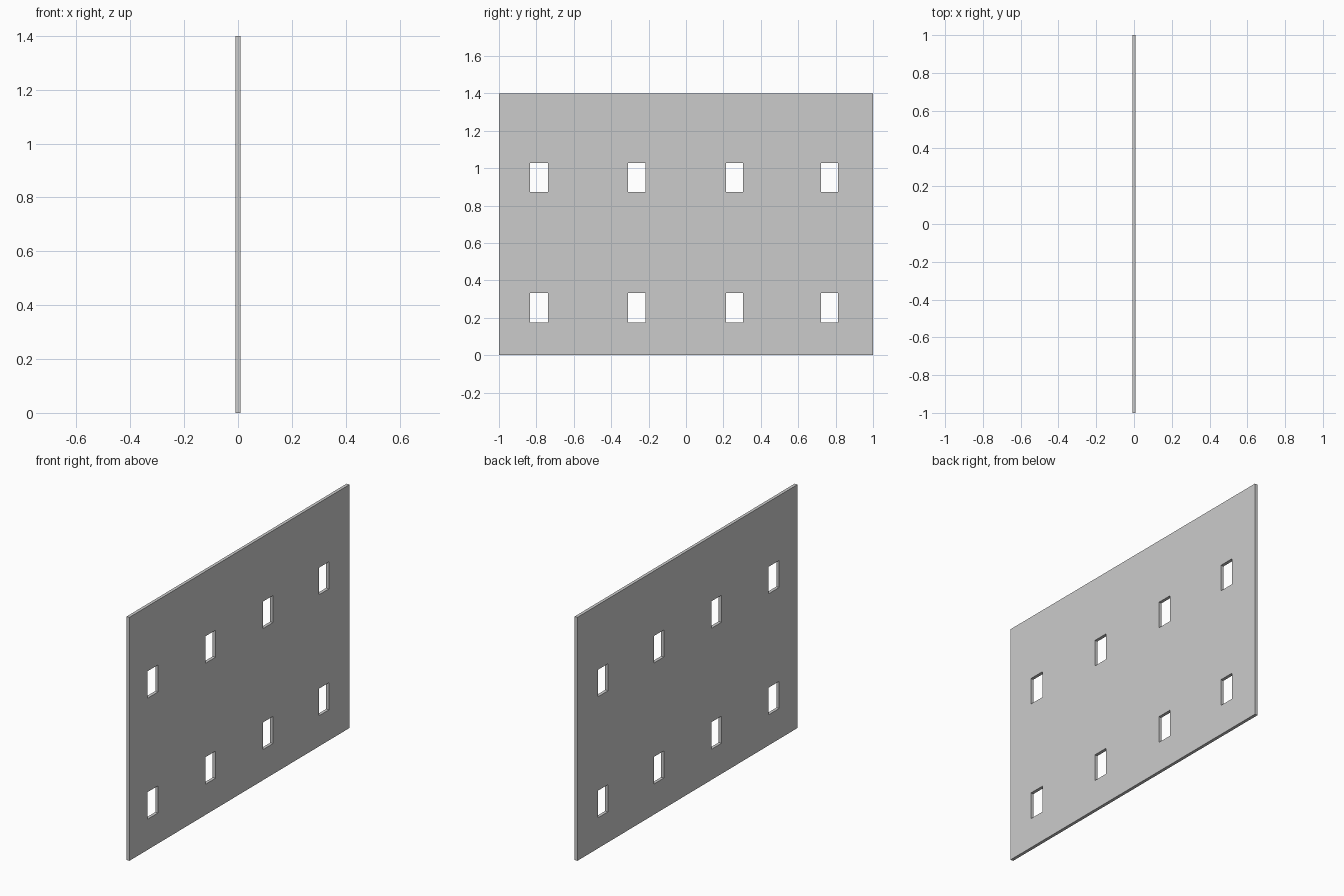
import bpy, bmesh

if "Cube" in bpy.data.objects:
    bpy.data.objects.remove(bpy.data.objects["Cube"])

X_BACK, X_FRONT = -0.009, 0.009
# Grid lines: every odd column/row interval is a window opening
YS = [-1, -0.834, -0.738, -0.31, -0.217, 0.214, 0.305, 0.722, 0.813, 1]
ZS = [0, 0.176, 0.332, 0.872, 1.027, 1.4]

bm = bmesh.new()

# Flat wall sheet with the eight openings left out
grid = [[bm.verts.new((X_BACK, y, z)) for z in ZS] for y in YS]
for i in range(len(YS) - 1):
    for j in range(len(ZS) - 1):
        if i % 2 and j % 2:
            continue
        bm.faces.new((grid[i][j], grid[i + 1][j], grid[i + 1][j + 1], grid[i][j + 1]))

# Thickness of the wall
res = bmesh.ops.extrude_face_region(bm, geom=bm.faces[:], use_keep_orig=True)
moved = [v for v in res["geom"] if isinstance(v, bmesh.types.BMVert)]
bmesh.ops.translate(bm, verts=moved, vec=(X_FRONT - X_BACK, 0, 0))
bmesh.ops.recalc_face_normals(bm, faces=bm.faces[:])

mesh = bpy.data.meshes.new("wall_panel")
bm.to_mesh(mesh)
bm.free()
wall = bpy.data.objects.new("wall_panel", mesh)
bpy.context.collection.objects.link(wall)
